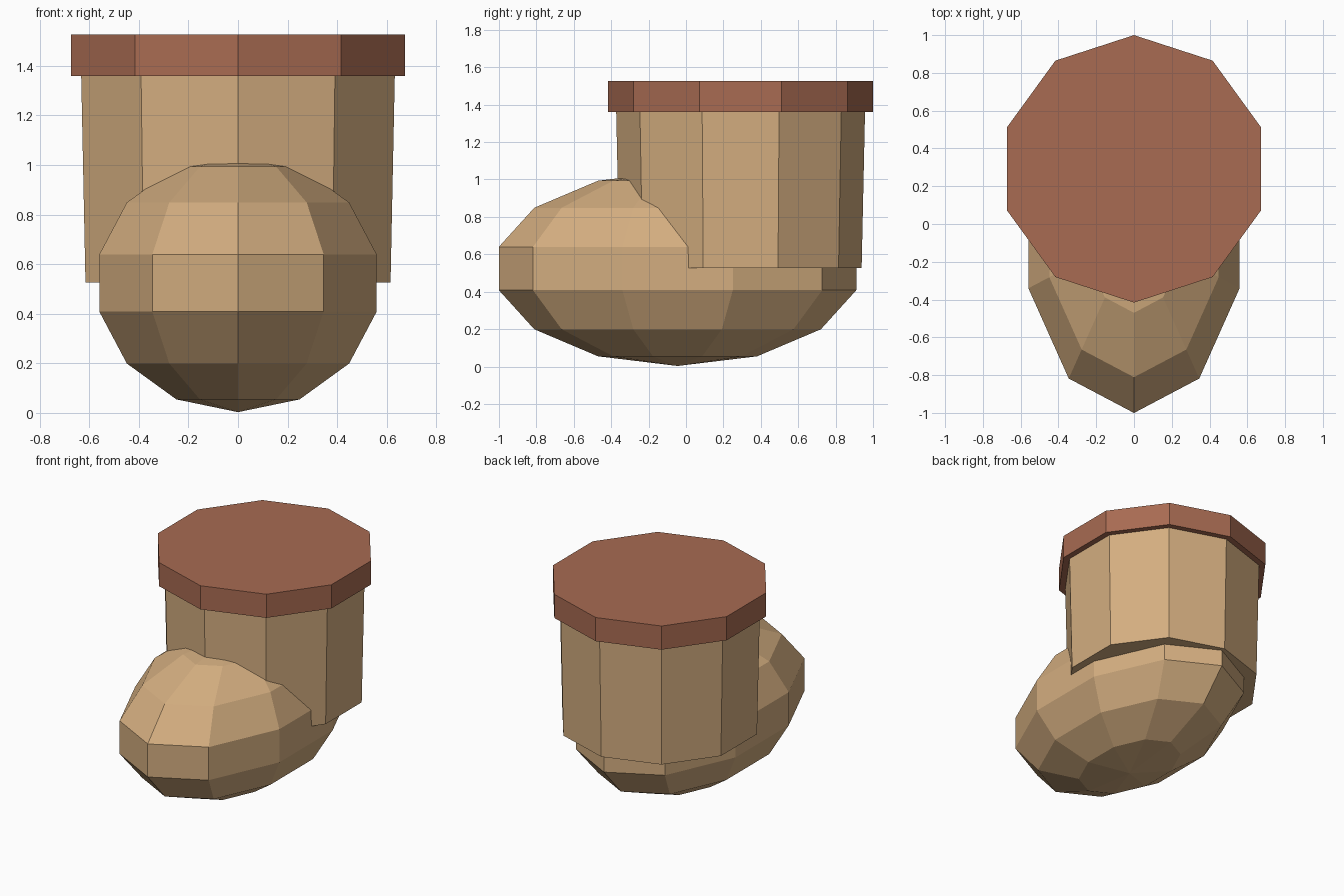
import bpy, bmesh, math

if "Cube" in bpy.data.objects:
    bpy.data.objects.remove(bpy.data.objects["Cube"])

SIDES = 10


def material(name, rgb):
    m = bpy.data.materials.new(name)
    m.diffuse_color = (*rgb, 1)
    m.use_nodes = True
    m.node_tree.nodes["Principled BSDF"].inputs["Base Color"].default_value = m.diffuse_color
    return m


def lathe(name, profile, centre_y, mat, x_scale=1.0):
    """Ten-sided solid from (radius, z) points, bottom to top, one corner facing -y."""
    bm = bmesh.new()
    rings = []
    for r, z in profile:
        ring = []
        for i in range(SIDES):
            a = math.tau * i / SIDES - math.pi / 2
            ring.append(bm.verts.new((r * x_scale * math.cos(a), centre_y + r * math.sin(a), z)))
        rings.append(ring)
    for low, high in zip(rings, rings[1:]):
        for i in range(SIDES):
            j = (i + 1) % SIDES
            bm.faces.new((low[i], low[j], high[j], high[i]))
    # flat caps, unless the end closes to a point
    if profile[0][0] > 0:
        bm.faces.new(rings[0][::-1])
    if profile[-1][0] > 0:
        bm.faces.new(rings[-1])
    bmesh.ops.remove_doubles(bm, verts=bm.verts[:], dist=1e-5)
    bmesh.ops.recalc_face_normals(bm, faces=bm.faces[:])
    mesh = bpy.data.meshes.new(name)
    bm.to_mesh(mesh)
    bm.free()
    mesh.materials.append(mat)
    ob = bpy.data.objects.new(name, mesh)
    bpy.context.collection.objects.link(ob)
    return ob


tan = material("tan leather", (0.658, 0.423, 0.216))
brown = material("reddish brown", (0.392, 0.147, 0.084))

# Foot: stretched low-poly ball with seven bands
bands = 7
foot_profile = []
for k in range(bands + 1):
    t = math.pi * k / bands
    r = 0.98 * math.sin(t) if 0 < k < bands else 0.0
    foot_profile.append((r, 0.524 - 0.521 * math.cos(t)))
lathe("foot", foot_profile, -0.045, tan, x_scale=0.603 / 0.98)

# Shaft: slightly flared leg of the boot
lathe("shaft", [(0.647, 0.526), (0.666, 1.40)], 0.292, tan)

# Cuff: wider band closing the top
lathe("cuff", [(0.708, 1.36), (0.708, 1.526)], 0.292, brown)
